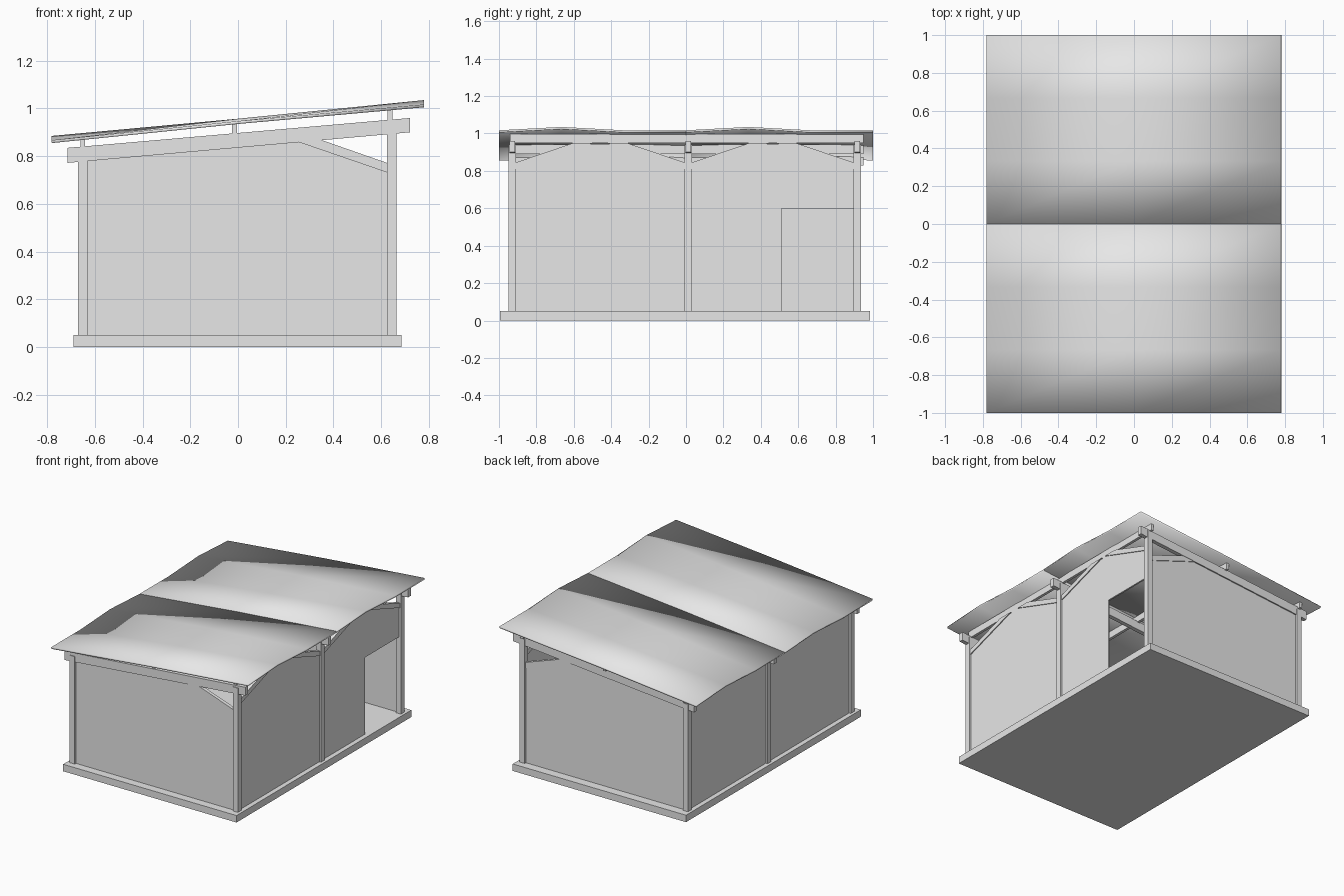
import bpy
import bmesh

cube = bpy.data.objects.get("Cube")
if cube:
    bpy.data.objects.remove(cube, do_unlink=True)

grey = bpy.data.materials.new("light_grey")
grey.use_nodes = True
colour = (0.8, 0.8, 0.8, 1)
grey.diffuse_color = colour
grey.node_tree.nodes["Principled BSDF"].inputs["Base Color"].default_value = colour


def finish(name, bm):
    bmesh.ops.recalc_face_normals(bm, faces=bm.faces)
    mesh = bpy.data.meshes.new(name)
    bm.to_mesh(mesh)
    bm.free()
    mesh.materials.append(grey)
    obj = bpy.data.objects.new(name, mesh)
    bpy.context.collection.objects.link(obj)
    return obj


def prism(name, outline, axis, centre, thick):
    """Extrude an upright outline (horizontal, z) along x or y."""
    bm = bmesh.new()

    def place(u, z, w):
        return (w, u, z) if axis == "x" else (u, w, z)

    face = bm.faces.new([bm.verts.new(place(u, z, centre - thick / 2)) for u, z in outline])
    out = bmesh.ops.extrude_face_region(bm, geom=[face])
    moved = [v for v in out["geom"] if isinstance(v, bmesh.types.BMVert)]
    bmesh.ops.translate(bm, verts=moved, vec=place(thick, 0, 0) if axis == "z" else
                        ((thick, 0, 0) if axis == "x" else (0, thick, 0)))
    return finish(name, bm)


def rect(u0, u1, z0, z1):
    return [(u0, z0), (u1, z0), (u1, z1), (u0, z1)]


FLOOR = 0.05
FRAMES = {"front": -0.93, "middle": 0.012, "back": 0.915}
POST = 0.04
HALF = POST / 2

# Floor slab
prism("floor_slab", rect(-0.69, 0.685, 0, FLOOR), "y", -0.005, 1.98)

# Cross frames: posts, sloping beam, knee brace
for label, y in FRAMES.items():
    prism(label + "_low_post", rect(-0.67, -0.63, FLOOR, 0.82), "y", y, POST)
    prism(label + "_high_post", rect(0.625, 0.665, FLOOR, 0.94), "y", y, POST)
    prism(label + "_beam", [(-0.715, 0.772), (0.72, 0.9), (0.72, 0.96), (-0.715, 0.835)],
          "y", y, 0.03)
    prism(label + "_beam_brace", [(0.63, 0.73), (0.63, 0.77), (0.335, 0.873), (0.24, 0.864)],
          "y", y, 0.025)

# End walls, cut away above the brace
for label in ("front", "back"):
    prism(label + "_wall", [(-0.63, FLOOR), (0.63, FLOOR), (0.63, 0.73), (0.24, 0.864),
                            (-0.63, 0.787)], "y", FRAMES[label], 0.012)

# Long sides: two bays between the frames
bays = [("front", "middle"), ("middle", "back")]
for first, second in bays:
    a, b = FRAMES[first] + HALF, FRAMES[second] - HALF
    prism(first + "_bay_low_wall", rect(a, b, FLOOR, 0.835), "x", -0.65, 0.012)
    # High wall has sloping shoulders under the braces, and a doorway in the rear bay
    top = [(b, 0.81), (b - 0.4, 0.945), (a + 0.4, 0.945), (a, 0.81)]
    if second == "back":
        base = [(a, FLOOR), (0.51, FLOOR), (0.51, 0.6), (b, 0.6)]
    else:
        base = [(a, FLOOR), (b, FLOOR)]
    prism(first + "_bay_high_wall", base + top, "x", 0.645, 0.012)
    for side, u, d in (("front", a, 1), ("rear", b, -1)):
        prism(f"{first}_bay_{side}_brace",
              [(u, 0.81), (u, 0.845), (u + d * 0.31, 0.95), (u + d * 0.415, 0.95)],
              "x", 0.645, 0.025)

# Purlins along the length
for label, x, z0, z1 in (("low", -0.65, 0.83, 0.878), ("centre", -0.015, 0.89, 0.94),
                         ("high", 0.637, 0.948, 0.998)):
    prism(label + "_purlin", rect(-0.94, 0.95, z0, z1), "x", x, 0.02)

# Roof: two gently warped, smooth sheets; the hump shifts from low to high side
heights = [0.855, 0.935, 1.005]
humps = [(0, 0, 0.018, 0), (0, 0.01, 0.01, 0), (0, 0.018, 0, 0)]
for label, start in (("front", -1), ("back", 0)):
    bm = bmesh.new()
    grid = [[bm.verts.new((0.78 * (i - 1), start + j / 3, z + hump[j])) for j in range(4)]
            for i, (z, hump) in enumerate(zip(heights, humps))]
    for i in range(2):
        for j in range(3):
            bm.faces.new([grid[i][j], grid[i + 1][j], grid[i + 1][j + 1], grid[i][j + 1]])
    bmesh.ops.recalc_face_normals(bm, faces=bm.faces)
    bm.normal_update()
    if bm.faces[:][0].normal.z < 0:
        bmesh.ops.reverse_faces(bm, faces=bm.faces)
    mesh = bpy.data.meshes.new(label + "_roof_sheet")
    bm.to_mesh(mesh)
    bm.free()
    mesh.materials.append(grey)
    for p in mesh.polygons:
        p.use_smooth = True
    roof = bpy.data.objects.new(label + "_roof_sheet", mesh)
    bpy.context.collection.objects.link(roof)
    solid = roof.modifiers.new("thickness", "SOLIDIFY")
    solid.thickness = 0.012
    solid.offset = 1
